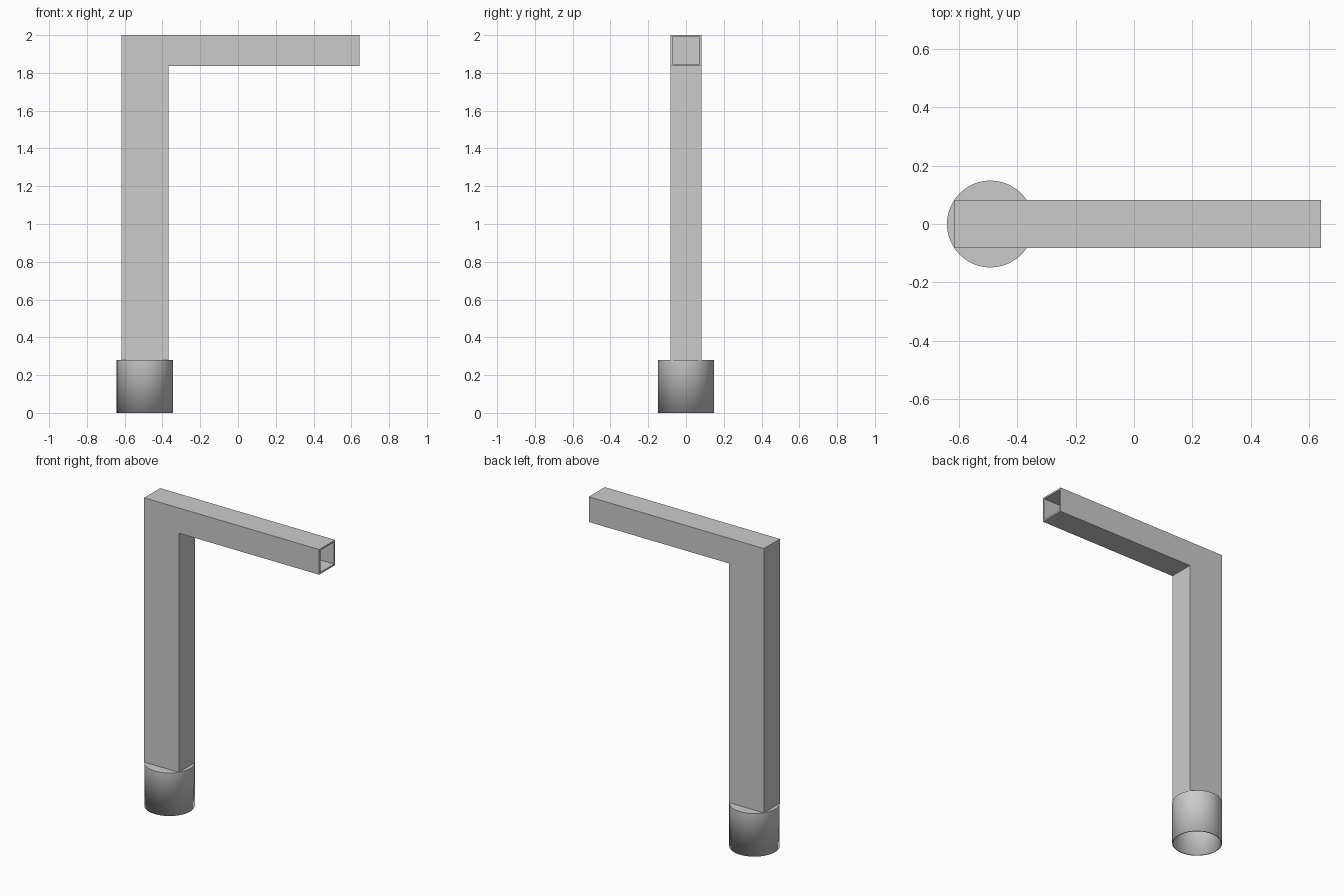
import bpy, bmesh, math
from mathutils import Matrix, Vector

cube = bpy.data.objects.get("Cube")
if cube:
    bpy.data.objects.remove(cube, do_unlink=True)

# Brushed grey used on every part
GREY = (0.6, 0.6, 0.6, 1)
metal = bpy.data.materials.new("grey_metal")
metal.use_nodes = True
metal.diffuse_color = GREY
metal.node_tree.nodes["Principled BSDF"].inputs["Base Color"].default_value = GREY

POST_X = -0.493
HALF_DEPTH = 0.082
COLLAR_TOP = 0.28


def open_shell(name, bm, opening, wall):
    """Remove the face pointing along `opening` at its far end, then thicken inward."""
    bmesh.ops.recalc_face_normals(bm, faces=bm.faces)
    end = max(bm.faces, key=lambda f: (f.normal.dot(opening) > 0.99,
                                       f.calc_center_median().dot(opening)))
    bmesh.ops.delete(bm, geom=[end], context='FACES_ONLY')
    mesh = bpy.data.meshes.new(name)
    bm.to_mesh(mesh)
    bm.free()
    mesh.materials.append(metal)
    obj = bpy.data.objects.new(name, mesh)
    bpy.context.collection.objects.link(obj)
    solid = obj.modifiers.new("wall", 'SOLIDIFY')
    solid.thickness = wall
    solid.offset = -1
    solid.use_even_offset = True
    return obj


# Rectangular post and spout: one L profile extruded in depth, open at the tip
left, right, tip = POST_X - 0.125, POST_X + 0.125, 0.642
bottom, underside, top = COLLAR_TOP - 0.004, 1.836, 2.0
profile = [(left, bottom), (right, bottom), (right, underside),
           (tip, underside), (tip, top), (left, top)]
bm = bmesh.new()
face = bm.faces.new([bm.verts.new((x, -HALF_DEPTH, z)) for x, z in profile])
side = bmesh.ops.extrude_face_region(bm, geom=[face])
bmesh.ops.translate(bm, vec=(0, 2 * HALF_DEPTH, 0),
                    verts=[v for v in side["geom"] if isinstance(v, bmesh.types.BMVert)])
open_shell("post_and_spout", bm, Vector((1, 0, 0)), 0.011)

# Round base collar, hollow and open underneath
bm = bmesh.new()
bmesh.ops.create_cone(bm, cap_ends=True, segments=64, radius1=0.149, radius2=0.149,
                      depth=COLLAR_TOP,
                      matrix=Matrix.Translation((POST_X, 0, COLLAR_TOP / 2)))
collar = open_shell("base_collar", bm, Vector((0, 0, -1)), 0.007)
bpy.context.view_layer.objects.active = collar
collar.select_set(True)
bpy.ops.object.shade_smooth_by_angle(angle=math.radians(30))
